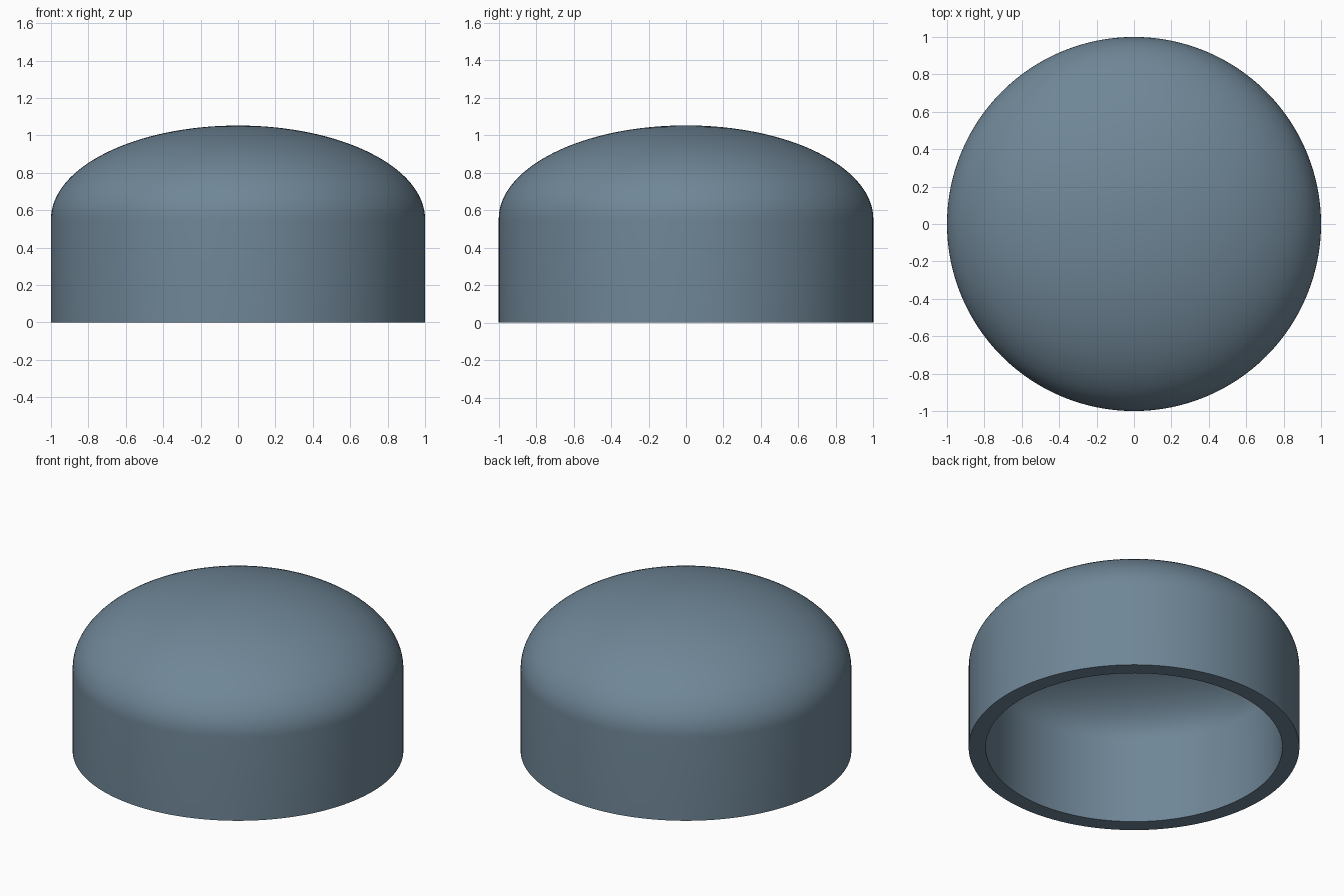
import bpy, bmesh, math

if "Cube" in bpy.data.objects:
    bpy.data.objects.remove(bpy.data.objects["Cube"])

SEGMENTS = 128
STEPS = 32
WALL = 0.553      # height of the straight skirt


def arch(radius, rise):
    """Quarter ellipse from the wall up to the axis."""
    pts = []
    for i in range(STEPS + 1):
        a = math.pi / 2 * i / STEPS
        pts.append((radius * math.cos(a) if i < STEPS else 0.0,
                    WALL + rise * math.sin(a)))
    return pts


# Profile: inner crown down to the rim, then up the outside to the top
inner = arch(0.897, 0.4)
outer = arch(1.0, 0.5)
profile = inner[::-1] + [(0.897, 0), (1.0, 0)] + outer

# Revolve the profile into a hollow domed cap
bm = bmesh.new()
verts = [bm.verts.new((r, 0, z)) for r, z in profile]
edges = [bm.edges.new(p) for p in zip(verts, verts[1:])]
bmesh.ops.spin(bm, geom=verts + edges, cent=(0, 0, 0), axis=(0, 0, 1),
               angle=2 * math.pi, steps=SEGMENTS)
bmesh.ops.remove_doubles(bm, verts=bm.verts, dist=1e-5)
bmesh.ops.recalc_face_normals(bm, faces=bm.faces)
mesh = bpy.data.meshes.new("domed_cap")
bm.to_mesh(mesh)
bm.free()

cap = bpy.data.objects.new("domed_cap", mesh)
bpy.context.collection.objects.link(cap)
bpy.context.view_layer.objects.active = cap
cap.select_set(True)
bpy.ops.object.shade_smooth_by_angle(angle=math.radians(30))

# Slate blue finish
slate = bpy.data.materials.new("slate_blue")
slate.diffuse_color = (0.16, 0.24, 0.31, 1.0)
slate.use_nodes = True
slate.node_tree.nodes["Principled BSDF"].inputs["Base Color"].default_value = slate.diffuse_color
mesh.materials.append(slate)
